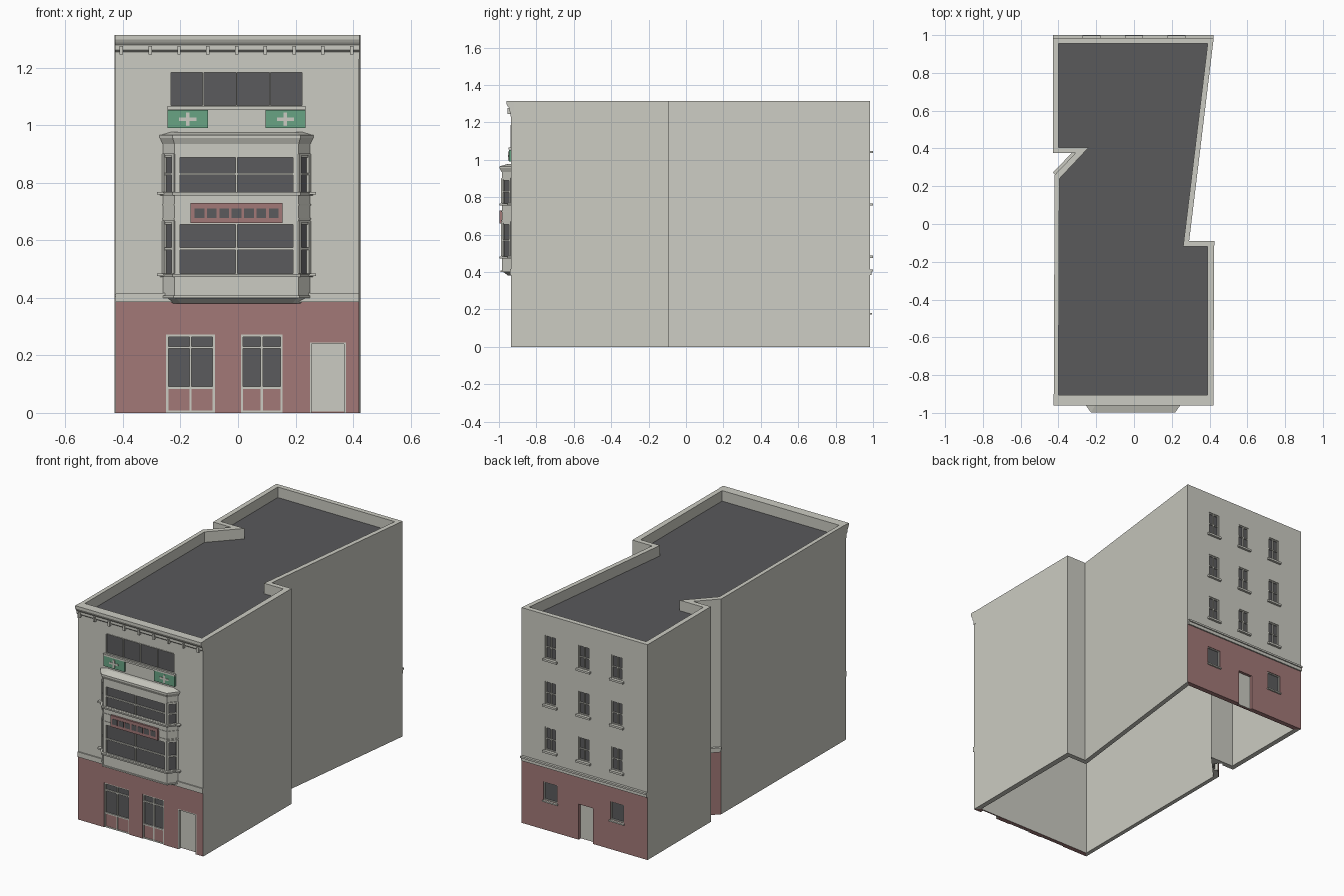
import bpy, bmesh, math
from mathutils import Matrix

if "Cube" in bpy.data.objects:
    bpy.data.objects.remove(bpy.data.objects["Cube"], do_unlink=True)


def material(name, rgb):
    m = bpy.data.materials.new(name)
    m.use_nodes = True
    m.diffuse_color = (*rgb, 1)
    m.node_tree.nodes["Principled BSDF"].inputs["Base Color"].default_value = (*rgb, 1)
    return m


CREAM = material("cream plaster", (0.60, 0.60, 0.54))
RED = material("dusty red", (0.36, 0.19, 0.185))
DARK = material("dark glass", (0.105, 0.105, 0.11))
ROOF = material("roof grey", (0.10, 0.10, 0.105))
GREEN = material("sign green", (0.14, 0.37, 0.23))

parts = {}


def mesh_of(name, mat):
    return parts.setdefault(name, (bmesh.new(), mat))[0]


def box(name, mat, M, x0, x1, y0, y1, z0, z1):
    """Add a box to a named part, in the frame of one facade."""
    S = Matrix.Diagonal((x1 - x0, y1 - y0, z1 - z0, 1))
    T = Matrix.Translation(((x0 + x1) / 2, (y0 + y1) / 2, (z0 + z1) / 2))
    bmesh.ops.create_cube(mesh_of(name, mat), size=1, matrix=M @ T @ S)


def loft(name, mat, low, high, z0, z1):
    """Add a closed prism between two plan outlines."""
    bm = mesh_of(name, mat)
    a = [bm.verts.new((x, y, z0)) for x, y in low]
    b = [bm.verts.new((x, y, z1)) for x, y in high]
    n = len(a)
    bm.faces.new(a[::-1])
    bm.faces.new(b)
    for i in range(n):
        bm.faces.new((a[i], a[(i + 1) % n], b[(i + 1) % n], b[i]))


def make_object(name, bm, mats):
    bmesh.ops.recalc_face_normals(bm, faces=bm.faces)
    me = bpy.data.meshes.new(name)
    bm.to_mesh(me)
    bm.free()
    for m in mats:
        me.materials.append(m)
    ob = bpy.data.objects.new(name, me)
    bpy.context.collection.objects.link(ob)
    return ob


def facade(x, y, angle):
    """Local frame: x along the wall, y into the wall, z up."""
    return Matrix.Translation((x, y, 0)) @ Matrix.Rotation(angle, 4, "Z")


FRONT = facade(0, -0.935, 0)
BACK = facade(0, 0.985, math.pi)
NOTCH = facade(-0.365, 0.3175, math.atan2(-0.115, -0.11))
cutter = bmesh.new()


def opening(M, x0, x1, z0, z1, depth):
    """Recess cut into the wall shell."""
    parts["cutter"] = (cutter, None)
    box("cutter", None, M, x0, x1, -0.03, depth, z0 if z0 > 0 else -0.05, z1)
    del parts["cutter"]


def window(name, M, x0, x1, z0, z1, xs=(), zs=(), depth=0.015, bar=0.008):
    """Recessed glass with a surrounding frame, mullions and rails."""
    opening(M, x0, x1, z0, z1, depth)
    box(name + "_glass", DARK, M, x0, x1, depth - 0.004, depth + 0.001, z0, z1)
    f, y0, y1 = name + "_frames", depth - 0.011, depth - 0.002
    for x in (x0 + bar / 2, x1 - bar / 2, *xs):
        box(f, CREAM, M, x - bar / 2, x + bar / 2, y0, y1, z0, z1)
    for z in (z0 + bar / 2, z1 - bar / 2, *zs):
        box(f, CREAM, M, x0, x1, y0, y1, z - bar / 2, z + bar / 2)


def door(name, M, x0, x1, z1):
    opening(M, x0, x1, 0, z1, 0.022)
    box(name, CREAM, M, x0, x1, 0.017, 0.023, 0.005, z1)


# Shop windows with red stall panels, and the front door
for x0, x1 in ((-0.25, -0.08), (0.01, 0.155)):
    window("shop", FRONT, x0, x1, 0, 0.272, [(x0 + x1) / 2], [0.087, 0.227])
    box("stall_panels", RED, FRONT, x0, x1, 0.006, 0.014, 0, 0.085)
door("front_door", FRONT, 0.25, 0.375, 0.245)
for x in (0.252, 0.372):
    box("door_frame", CREAM, FRONT, x - 0.003, x + 0.003, 0.0, 0.02, 0, 0.24)
box("door_frame", CREAM, FRONT, 0.25, 0.375, 0.0, 0.02, 0.239, 0.245)

# Top window and its sill
window("top", FRONT, -0.237, 0.227, 1.065, 1.187,
       [-0.121, -0.005, 0.111], depth=0.008, bar=0.004)
box("top_sill", CREAM, FRONT, -0.247, 0.237, -0.015, 0.005, 1.054, 1.065)

# Green signs with a plain cross
for x in (-0.175, 0.165):
    box("green_signs", GREEN, FRONT, x - 0.07, x + 0.07, -0.012, 0, 0.99, 1.053)
    box("sign_crosses", CREAM, FRONT, x - 0.03, x + 0.03, -0.015, -0.011, 1.015, 1.026)
    box("sign_crosses", CREAM, FRONT, x - 0.006, x + 0.006, -0.0155, -0.011, 0.997, 1.044)

# Back windows, sills and door
for x in (-0.225, 0.0, 0.225):
    for z in (0.487, 0.767, 1.047):
        window("sash", BACK, x - 0.037, x + 0.037, z, z + 0.142, [x], [z + 0.07], bar=0.006)
        box("back_sills", CREAM, BACK, x - 0.047, x + 0.047, -0.014, 0.005, z - 0.012, z)
    if x:
        window("lower_back", BACK, x - 0.046, x + 0.046, 0.18, 0.292, bar=0.005)
        box("lower_sills", CREAM, BACK, x - 0.05, x + 0.05, -0.01, 0.005, 0.172, 0.18)
door("back_door", BACK, -0.035, 0.06, 0.217)
door("notch_door", NOTCH, -0.07, 0.0, 0.217)

# String courses above the ground floor
box("front_band", CREAM, FRONT, -0.425, 0.42, -0.007, 0.005, 0.385, 0.416)
for M, a, b in ((BACK, -0.42, 0.43), (NOTCH, -0.078, 0.078)):
    box("rear_band", CREAM, M, a, b, -0.008, 0.005, 0.383, 0.402)
    box("rear_band", CREAM, M, a, b, -0.015, 0.005, 0.402, 0.413)

# Cornice profile along the front, with small brackets
bm = mesh_of("cornice", CREAM)
profile = [(-0.92, 1.23), (-0.939, 1.23), (-0.939, 1.255), (-0.947, 1.262), (-0.947, 1.278),
           (-0.955, 1.288), (-0.96, 1.298), (-0.96, 1.314), (-0.92, 1.314)]
face = bm.faces.new([bm.verts.new((-0.427, y, z)) for y, z in profile])
ext = bmesh.ops.extrude_face_region(bm, geom=[face])["geom"]
bmesh.ops.translate(bm, vec=(0.849, 0, 0),
                    verts=[v for v in ext if isinstance(v, bmesh.types.BMVert)])
for i in range(9):
    x = -0.405 + i * 0.1
    box("brackets", CREAM, FRONT, x - 0.006, x + 0.006, -0.02, 0, 1.245, 1.276)


# Bay window built from stacked trapezoid layers
def bay(d):
    s, f, y = 0.255 + d, 0.215 + d * 0.6, -0.985 - d
    return [(-0.005 - s, -0.925), (-0.005 - s, -0.935), (-0.005 - f, y),
            (-0.005 + f, y), (-0.005 + s, -0.935), (-0.005 + s, -0.925)]


for z0, z1, d0, d1 in ((0.38, 0.4, -0.035, -0.008), (0.4, 0.485, 0, 0), (0.4, 0.408, 0.006, 0.006),
                       (0.655, 0.768, 0, 0), (0.888, 0.945, 0, 0), (0.672, 0.678, 0.003, 0.003),
                       (0.72, 0.726, 0.003, 0.003)):
    loft("bay_body", CREAM, bay(d0), bay(d1), z0, z1)
for z in (0.472, 0.756):
    loft("bay_sills", CREAM, bay(0.011), bay(0.013), z, z + 0.011)
loft("bay_eave", CREAM, bay(0.002), bay(0.011), 0.935, 0.955)
loft("bay_eave", CREAM, bay(0.013), bay(0.013), 0.955, 0.965)
loft("bay_roof", CREAM, bay(0.01), bay(-0.03), 0.965, 0.977)

BAY = facade(-0.005, -0.985, 0)
side_angle = math.atan2(0.05, 0.04)
for z0, z1, rail in ((0.485, 0.655, 0.57), (0.768, 0.888, 0.83)):
    loft("bay_glass", DARK, bay(-0.008), bay(-0.008), z0, z1)
    for x0, x1 in ((-0.215, -0.197), (-0.003, 0.003), (0.197, 0.215)):
        box("bay_frames", CREAM, BAY, x0, x1, 0, 0.012, z0, z1)
    box("bay_frames", CREAM, BAY, -0.2, 0.2, 0.001, 0.012, rail - 0.004, rail + 0.004)
    for s in (-1, 1):
        SIDE = facade(-0.005 + s * 0.235, -0.96, s * side_angle)
        for x in (-0.027, 0.027):
            box("bay_side_frames", CREAM, SIDE, x - 0.006, x + 0.006, -0.005, 0.012, z0, z1 + 0.012)
        for z in (rail, z1 + 0.01):
            box("bay_side_frames", CREAM, SIDE, -0.03, 0.03, -0.004, 0.012, z - 0.004, z + 0.004)
        x = -0.005 + s * 0.262
        box("bay_side_sills", CREAM, FRONT, x - 0.014, x + 0.014, -0.02, 0, z0 - 0.009, z0)

# Red name board with plain dark tiles
box("name_board", RED, BAY, -0.16, 0.16, -0.011, 0, 0.66, 0.73)
for i in range(7):
    x = (i - 3) * 0.043
    box("board_tiles", DARK, BAY, x - 0.017, x + 0.017, -0.013, -0.01, 0.678, 0.711)

# Hollow wall shell with parapet, from an outer and an inner outline
outer = [(-0.425, -0.935), (0.42, -0.935), (0.425, -0.09), (0.292, -0.09), (0.422, 0.985),
         (-0.43, 0.985), (-0.43, 0.375), (-0.31, 0.375), (-0.42, 0.26)]
inner = [(-0.4, -0.905), (0.39, -0.905), (0.39, -0.12), (0.26, -0.12), (0.39, 0.955),
         (-0.4, 0.955), (-0.4, 0.405), (-0.24, 0.405), (-0.395, 0.24)]
loft("roof", ROOF, inner, inner, 1.235, 1.25)
bm = bmesh.new()
rings = [[bm.verts.new((x, y, z)) for x, y in line]
         for line, z in ((outer, 0), (outer, 1.314), (inner, 1.314), (inner, 0))]
for r in range(4):
    a, b = rings[r], rings[(r + 1) % 4]
    for i in range(len(outer)):
        j = (i + 1) % len(outer)
        bm.faces.new((a[i], a[j], b[j], b[i]))
walls = make_object("walls", bm, [CREAM, RED])

# Cut the openings
cut = make_object("opening_cutter", cutter, [])
cut.hide_render = True
mod = walls.modifiers.new("openings", "BOOLEAN")
mod.operation, mod.solver, mod.object = "DIFFERENCE", "EXACT", cut
graph = bpy.context.evaluated_depsgraph_get()
result = bpy.data.meshes.new_from_object(walls.evaluated_get(graph))
walls.modifiers.clear()
walls.data = result
bpy.data.objects.remove(cut, do_unlink=True)

# Red ground floor on the front, back and notch walls, by height and direction
bm = bmesh.new()
bm.from_mesh(result)
bmesh.ops.bisect_plane(bm, geom=bm.verts[:] + bm.edges[:] + bm.faces[:],
                       plane_co=(0, 0, 0.385), plane_no=(0, 0, 1))
bm.normal_update()
for f in bm.faces:
    c, n = f.calc_center_median(), f.normal
    on_end = (c.y < -0.91 or c.y > 0.96) and -0.41 < c.x < 0.41
    in_notch = n.x < -0.5 and n.y > 0.5
    f.material_index = int(c.z < 0.385 and (on_end or in_notch))
    f.smooth = False
bm.to_mesh(result)
bm.free()

for name, (bm, mat) in parts.items():
    make_object(name, bm, [mat])
